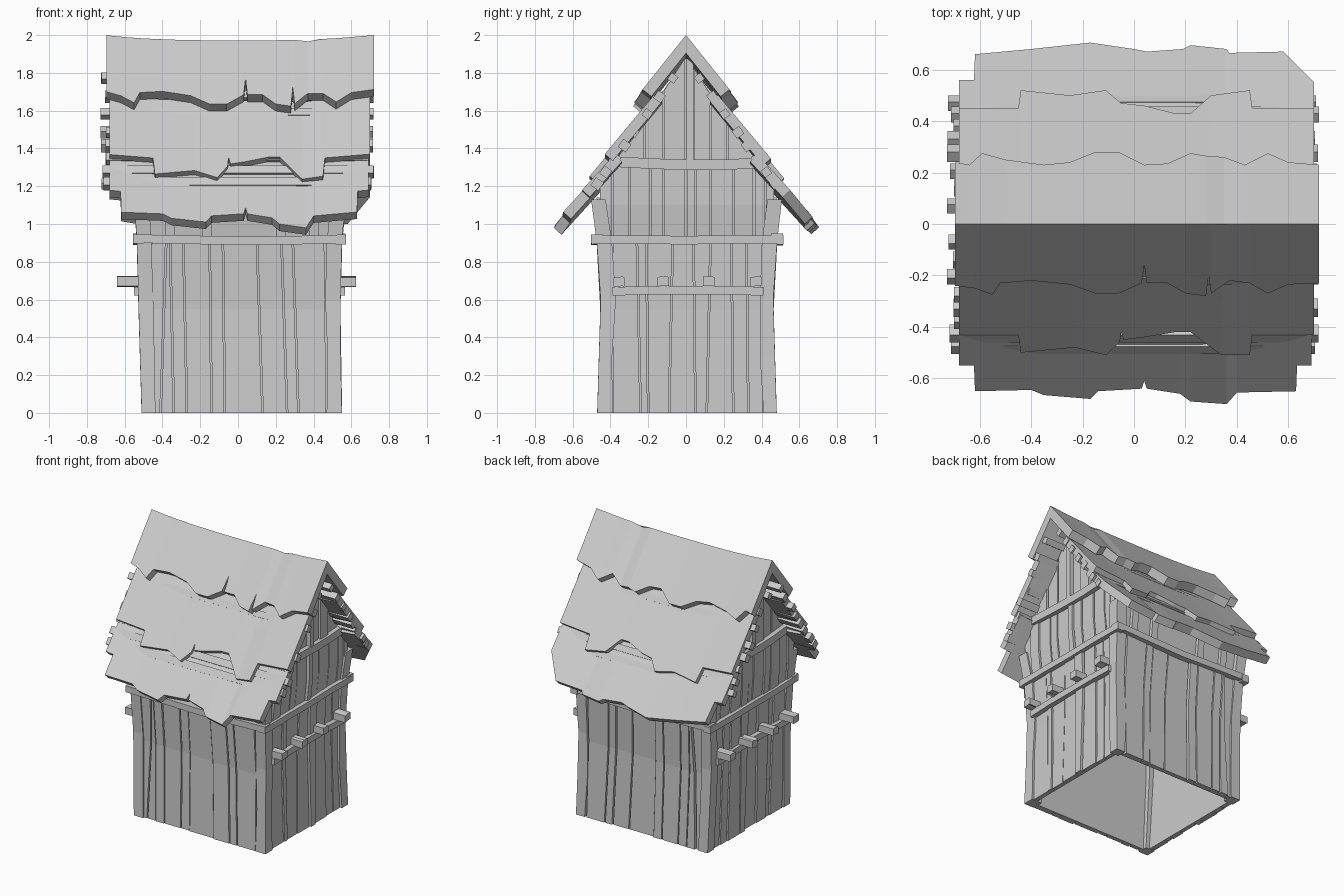
import bpy, bmesh, math, random
from mathutils import Vector

if "Cube" in bpy.data.objects:
    bpy.data.objects.remove(bpy.data.objects["Cube"])

random.seed(4)
mat = bpy.data.materials.new("light grey")
mat.diffuse_color = (0.6, 0.6, 0.6, 1)
mat.use_nodes = True
mat.node_tree.nodes["Principled BSDF"].inputs["Base Color"].default_value = mat.diffuse_color


def lerp(table, t):
    for (t0, v0), (t1, v1) in zip(table, table[1:]):
        if t <= t1:
            return v0 + (v1 - v0) * max(0, t - t0) / (t1 - t0)
    return table[-1][1]


def finish(name, bm):
    bmesh.ops.recalc_face_normals(bm, faces=bm.faces)
    me = bpy.data.meshes.new(name)
    bm.to_mesh(me)
    bm.free()
    me.materials.append(mat)
    ob = bpy.data.objects.new(name, me)
    bpy.context.collection.objects.link(ob)


# Loft four-point rings into a closed solid
def loft(bm, rings):
    vs = [[bm.verts.new(p) for p in r] for r in rings]
    for a, b in zip(vs, vs[1:]):
        for i in range(4):
            j = (i + 1) % 4
            bm.faces.new((a[i], a[j], b[j], b[i]))
    bm.faces.new(vs[0])
    bm.faces.new(vs[-1])


# Crooked wall planes: position of each wall by height
WALL = {
    "left": [(0, -.51), (.5, -.525), (.9, -.535), (1.1, -.55)],
    "right": [(0, .55), (.5, .54), (.9, .55), (1.1, .57)],
    "front": [(0, -.47), (.6, -.452), (.9, -.472), (1.15, -.505)],
    "back": [(0, .48), (.6, .462), (.9, .482), (1.15, .51)],
}


def wall_point(side, a, d, z):
    w = lerp(WALL[side], z)
    w += d if side in ("right", "back") else -d
    return (w, a, z) if side in ("left", "right") else (a, w, z)


def under_roof(y):
    return 1.88 - 1.45 * abs(y)


# Upright board on a wall: a0..a1 at its foot, b0..b1 at its head
def board(bm, side, a0, a1, b0, b1, z0, za, zb, d0, d1):
    lo = min(za, zb)
    zs = [z0] + [z for z in (.55, .9, 1.1) if z0 + .05 < z < lo - .03]
    rings = []
    for z in zs + [None]:
        if z is None:
            u, v, p, q = b0, b1, za, zb
        else:
            f = (z - z0) / (lo - z0)
            u, v, p, q = a0 + (b0 - a0) * f, a1 + (b1 - a1) * f, z, z
        rings.append([wall_point(side, u, d0, p), wall_point(side, v, d0, q),
                      wall_point(side, v, d1, q), wall_point(side, u, d1, p)])
    loft(bm, rings)


# Horizontal beam along a wall, with slightly wandering height
def beam(bm, side, a0, a1, z, h, d0, d1, bend=0.0):
    rings = []
    for i in range(5):
        a = a0 + (a1 - a0) * i / 4
        zz = z - bend * math.sin(math.pi * i / 4) + random.uniform(-.004, .004)
        ring = [wall_point(side, a, d, z) for d in (d0, d1, d1, d0)]
        rings.append([(p[0], p[1], zz + s * h / 2)
                      for p, s in zip(ring, (-1, -1, 1, 1))])
    loft(bm, rings)


def planks(bm, side, feet, heads, z0, top):
    g = .004
    for (a0, a1), (b0, b1) in zip(zip(feet, feet[1:]), zip(heads, heads[1:])):
        board(bm, side, a0 + g, a1 - g, b0 + g, b1 - g, z0, top(b0), top(b1),
              -.035, random.uniform(-.016, .002))


# Long walls: thin inner skin, planks, short studs under the eaves
feet = [-.49, -.41, -.34, -.27, -.14, -.07, .13, .26, .32, .47]
heads = [-.46, -.38, -.36, -.29, -.15, -.08, .10, .23, .29, .46]
for side in ("front", "back"):
    bm = bmesh.new()
    board(bm, side, -.49, .52, -.52, .54, 0, 1.14, 1.14, -.045, -.03)
    finish(side + "_wall", bm)
    bm = bmesh.new()
    planks(bm, side, feet, heads, 0, lambda a: .91)
    finish(side + "_planks", bm)
    bm = bmesh.new()
    for x in (-.36, -.165, .23, .40):
        board(bm, side, x - .025, x + .025, x - .025, x + .025, .92, 1.13, 1.13, -.035, -.005)
    finish(side + "_eave_studs", bm)
    bm = bmesh.new()
    beam(bm, side, -.555, .57, .925, .045, -.035, .028, .012)
    finish(side + "_beam", bm)

# Gable walls: skin, three tiers of planks, rails and pegs
low_f = [-.39, -.24, -.20, -.09, .05, .11, .25, .33, .41]
low_h = [-.39, -.26, -.21, -.07, .04, .13, .24, .32, .41]
mid = [-.46, -.39, -.30, -.19, -.12, 0, .05, .13, .25, .36, .42, .47]
gable = [-.36, -.22, -.12, 0, .04, .13, .22, .36]
for side in ("left", "right"):
    bm = bmesh.new()
    for a0, a1 in ((-.44, 0), (0, .45)):
        board(bm, side, a0, a1, a0, a1, 0, under_roof(a0), under_roof(a1), -.045, -.03)
    finish(side + "_wall", bm)
    bm = bmesh.new()
    planks(bm, side, low_f, low_h, 0, lambda a: .91)
    planks(bm, side, mid, mid, .92, lambda a: min(1.33, under_roof(a)))
    planks(bm, side, gable, gable, 1.33, under_roof)
    finish(side + "_planks", bm)
    bm = bmesh.new()
    beam(bm, side, -.50, .515, .915, .045, -.035, .02)
    beam(bm, side, -.39, .41, .645, .045, -.03, .022, -.008)
    beam(bm, side, -.35, .37, 1.325, .055, -.03, .02, .012)
    finish(side + "_rails", bm)
    bm = bmesh.new()
    board(bm, side, .0, .04, .0, .04, 1.34, 1.88, 1.85, -.03, .015)
    finish(side + "_king_post", bm)
    bm = bmesh.new()
    for y in (-.355, -.12, .12, .37):
        beam(bm, side, y - .03, y + .03, .695, .05, -.03, .11 if side == "left" else .08)
    finish(side + "_pegs", bm)

# Corner posts
for sx in ("left", "right"):
    for sy in ("front", "back"):
        bm = bmesh.new()
        rings = []
        for z in (0, .3, .6, .9, 1.13):
            x, y = lerp(WALL[sx], z), lerp(WALL[sy], z)
            t = .075 + random.uniform(-.006, .006)
            xi = x + (t if sx == "left" else -t)
            yi = y + (t if sy == "front" else -t)
            rings.append([(x, y, z), (xi, y, z), (xi, yi, z), (x, yi, z)])
        loft(bm, rings)
        finish(f"{sx}_{sy}_post", bm)


# Roof: three overlapping slabs a side with ragged lower edges (x, distance from ridge)
def sag(x):
    dip = .015 * max(0, 1 - abs(x - .35) / .05)
    return -.028 * (1 - min(1, abs(x) / .7) ** 3) - dip


def slab(name, sy, y_top, height, slope, edge, thick):
    n = math.hypot(1, slope)
    oy, oz = thick * slope / n, thick / n
    bm = bmesh.new()
    rings = []
    for x, y in edge:
        ring = []
        for yy, inner in ((y_top, 0), (y, 0), (y, 1), (y_top, 1)):
            z = height - slope * yy + sag(x)
            if inner:
                cut = min(oy, yy)
                z -= oz + (oy - cut) * slope
                yy -= cut
            ring.append((x, sy * yy, z))
        rings.append(ring)
    loft(bm, rings)
    finish(name, bm)


upper_f = [(-.695, .24), (-.62, .25), (-.55, .275), (-.52, .23), (-.4, .22), (-.25, .235),
           (-.15, .27), (-.06, .27), (.03, .23), (.04, .16), (.05, .23), (.13, .23), (.2, .27),
           (.28, .28), (.29, .2), (.3, .27), (.37, .22), (.45, .23), (.52, .27), (.6, .235), (.72, .23)]
upper_b = [(-.695, .24), (-.64, .23), (-.59, .275), (-.5, .25), (-.35, .23), (-.25, .24),
           (-.15, .28), (-.06, .28), (.04, .23), (.13, .235), (.22, .275), (.28, .265), (.35, .26),
           (.43, .23), (.52, .275), (.6, .24), (.72, .23)]
middle_f = [(-.68, .43), (-.45, .43), (-.44, .50), (-.23, .48), (-.11, .51), (-.055, .46), (-.05, .42),
            (-.04, .45), (.04, .44), (.16, .42), (.22, .42), (.34, .51), (.45, .51), (.46, .43), (.70, .43)]
middle_b = [(-.68, .45), (-.45, .45), (-.44, .52), (-.25, .5), (-.11, .52), (-.05, .47), (.04, .46),
            (.16, .43), (.22, .43), (.3, .5), (.45, .52), (.46, .45), (.70, .45)]
lower_f = [(-.68, .55), (-.622, .55), (-.618, .65), (-.4, .645), (-.35, .665), (-.17, .68), (-.14, .65),
           (.03, .64), (.04, .61), (.05, .64), (.18, .66), (.22, .69), (.36, .70), (.4, .655),
           (.63, .65), (.634, .55), (.69, .55)]
lower_b = [(-.68, .56), (-.622, .56), (-.618, .66), (-.4, .68), (-.17, .705), (.0, .68), (.05, .67),
           (.19, .68), (.22, .695), (.36, .68), (.37, .665), (.58, .67), (.70, .55)]
for word, sy, up, md, lw in (("front", -1, upper_f, middle_f, lower_f),
                             ("back", 1, upper_b, middle_b, lower_b)):
    slab(word + "_upper_roof", sy, 0, 2.0, 1.25, up, .06)
    slab(word + "_middle_roof", sy, .17, 1.886, 1.2, md, .055)
    slab(word + "_lower_roof", sy, .38, 1.786, 1.1, lw, .055)

# Roof battens poking out past the gables
for word, sy in (("front", -1), ("back", 1)):
    bm = bmesh.new()
    for y in (.07, .14, .205, .275, .325, .375, .425, .47):
        z = 1.87 - 1.4 * y
        h = random.uniform(.021, .027)
        along, out = Vector((0, sy * .58, -.81)) * h, Vector((0, sy * .81, .58)) * h
        rings = []
        for x in (-.715 + random.uniform(-.012, .02), .705 + random.uniform(-.02, .015)):
            c = Vector((x, sy * y, z))
            rings.append([c + along + out, c - along + out, c - along - out, c + along - out])
        loft(bm, rings)
    finish(word + "_battens", bm)
